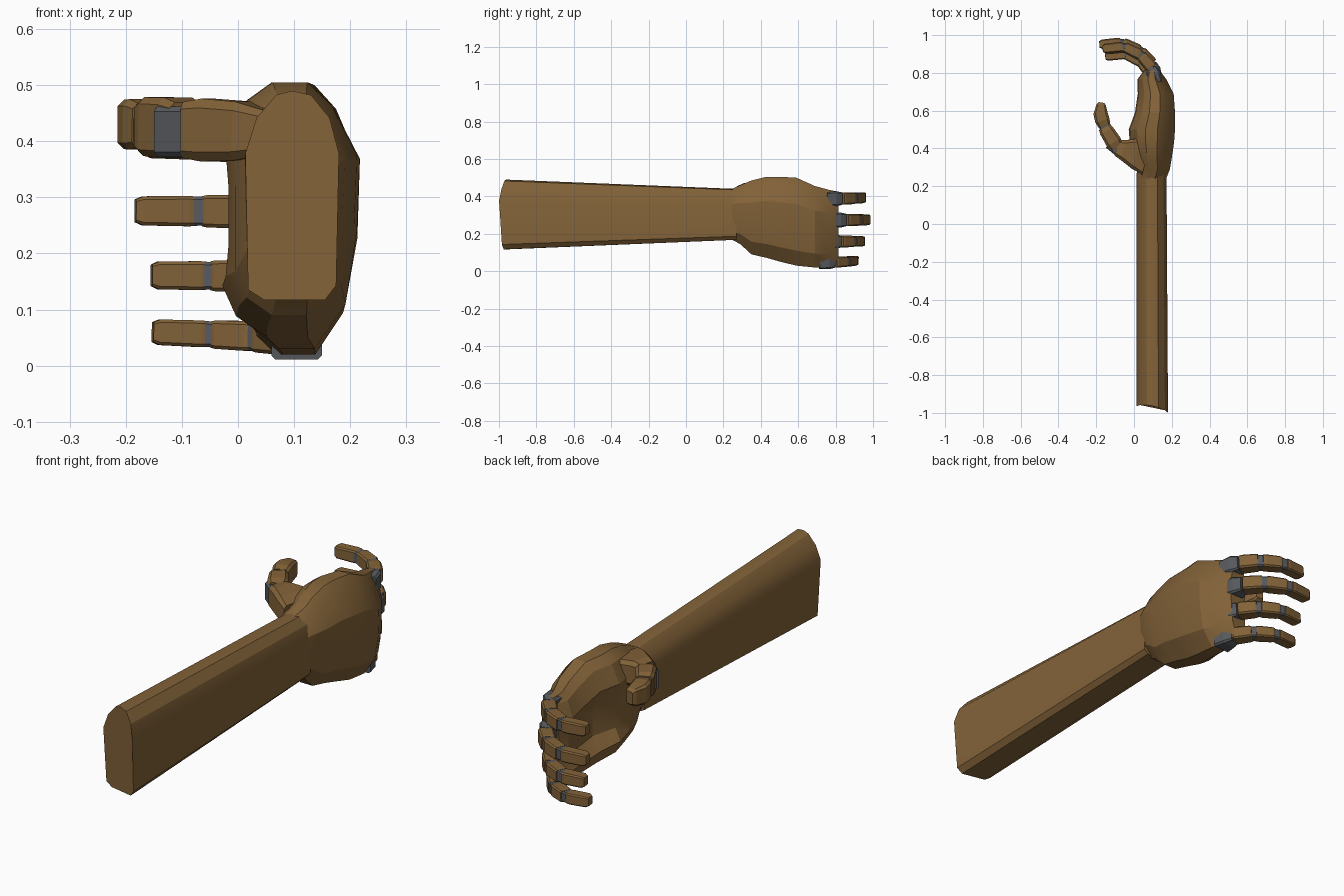
import bpy, bmesh, math
from mathutils import Vector

if "Cube" in bpy.data.objects:
    bpy.data.objects.remove(bpy.data.objects["Cube"])


def material(name, rgb):
    m = bpy.data.materials.new(name)
    m.diffuse_color = (*rgb, 1)
    m.use_nodes = True
    m.node_tree.nodes["Principled BSDF"].inputs["Base Color"].default_value = m.diffuse_color
    return m


BROWN = material("brown shell", (0.225, 0.123, 0.040))
GREY = material("grey joint", (0.095, 0.100, 0.110))


def loft(name, rings, mat, smooth=0):
    """Skin a list of equal-length point rings and cap both ends."""
    bm = bmesh.new()
    vs = [[bm.verts.new(p) for p in r] for r in rings]
    n = len(vs[0])
    for a, b in zip(vs, vs[1:]):
        for i in range(n):
            j = (i + 1) % n
            bm.faces.new((a[i], a[j], b[j], b[i]))
    bm.faces.new(vs[0])
    bm.faces.new(vs[-1])
    bmesh.ops.recalc_face_normals(bm, faces=bm.faces[:])
    me = bpy.data.meshes.new(name)
    bm.to_mesh(me)
    bm.free()
    me.materials.append(mat)
    ob = bpy.data.objects.new(name, me)
    bpy.context.collection.objects.link(ob)
    if smooth:
        bpy.ops.object.select_all(action='DESELECT')
        ob.select_set(True)
        bpy.context.view_layer.objects.active = ob
        bpy.ops.object.shade_smooth_by_angle(angle=math.radians(smooth))
    return ob


def section(profile, y, x0, x1, z0, z1):
    return [Vector((x0 + u * (x1 - x0), y, z0 + v * (z1 - z0))) for u, v in profile]


# Forearm: tapered tube with a slanted, slightly bulged end
arm = [(.03, .05), (.2, 0), (.85, 0), (.97, .07), (1, .7), (.9, .87),
       (.7, .98), (.5, 1), (.33, .98), (.12, .87), (0, .7)]
end = section(arm, 0, .013, .18, .117, .49)
for p, (u, v) in zip(end, arm):
    p.y = -.945 - .035 * u - .024 * math.sin(math.pi * v)
loft("forearm", [end, section(arm, .27, .012, .172, .168, .44)], BROWN, 25)

# Hand body: cross-sections along y, with a hollow in the palm face
stations = [  # y, x0, x1, z0, z1, hollow
    (.24, .015, .170, .172, .438, 0), (.29, .018, .190, .145, .460, 0),
    (.35, -.005, .200, .090, .485, 0), (.43, -.022, .212, .072, .505, .02),
    (.50, -.028, .217, .052, .505, .10), (.59, .005, .217, .030, .500, .20),
    (.69, .020, .210, .020, .455, .20), (.765, .018, .172, .020, .435, .15),
    (.815, .055, .135, .035, .425, 0)]
rings = []
for y, x0, x1, z0, z1, hol in stations:
    prof = [(0, .2), (hol, .32), (hol, .58), (.02, .76), (.18, .93), (.36, 1), (.62, 1),
            (.8, .91), (1, .7), (.98, .42), (.88, .17), (.62, 0), (.32, 0), (.1, .08)]
    rings.append(section(prof, y, x0, x1, z0, z1))
loft("hand_body", rings, BROWN, 20)


def rod(name, pts, mat, chamfer=.22):
    """Chamfered box along (x, y, z, width, height) stations."""
    pos = [Vector(p[:3]) for p in pts]
    rings = []
    for i, p in enumerate(pts):
        d = pos[min(i + 1, len(pos) - 1)] - pos[max(i - 1, 0)]
        side = Vector((d.y, -d.x, 0)).normalized()
        up = side.cross(d).normalized()
        w, h = p[3] / 2, p[4] / 2
        c = chamfer * min(w, h)
        sec = [(w, h - c), (w - c, h), (c - w, h), (-w, h - c),
               (-w, c - h), (c - w, -h), (w - c, -h), (w, c - h)]
        rings.append([pos[i] + side * a + up * b for a, b in sec])
    return loft(name, rings, mat)


def joint(name, p, q, w, h):
    """Short grey link between two segments."""
    rod(name, [(*p, w, h), (*q, w, h)], GREY)


# Fingers: grey knuckle, three shells and two grey links
path = [(.105, .775), (.100, .845), (.033, .918), (-.062, .962), (-.182, .950)]
fingers = {  # name: y shift, tip x, base z, tip z, width
    "index": (-.022, -.166, .386, .396, .066), "middle": (0, -.183, .273, .276, .066),
    "ring": (-.028, -.154, .158, .161, .063), "little": (-.062, -.152, .044, .060, .058)}
for name, (dy, tip, zb, zt, wid) in fingers.items():
    k = (tip - .1) / (-.182 - .1)
    P = []
    for i, (x, y) in enumerate(path):
        px = .1 + (x - .1) * k
        P.append(Vector((px, y + dy, zb + (zt - zb) * i / 4)))
    # knuckle
    rod(name + "_knuckle", [(*P[0], .09, wid + .008), (*P[0].lerp(P[1], .7), .075, wid + .014),
                            (*P[1].lerp(P[2], .1), .05, wid)], GREY)
    for i in (1, 2, 3):
        s = 1 - .09 * (i - 1)
        a, b = P[i].lerp(P[i + 1], .07), P[i].lerp(P[i + 1], .93 if i < 3 else 1)
        t, h = .064 * s, wid * s
        pts = [(*a, t * .92, h * .95), (*a.lerp(b, .15), t, h), (*a.lerp(b, .88), t * .95, h * .96),
               (*b, t * (.88 if i < 3 else .65), h * (.9 if i < 3 else .75))]
        rod(f"{name}_segment_{i}", pts, BROWN)
        if i < 3:
            joint(f"{name}_link_{i}", P[i].lerp(P[i + 1], .8), P[i + 1].lerp(P[i + 2], .2),
                  t * .8, h * .86)

# Thumb: wide base, middle shell, rounded tip, grey links between
rod("thumb_base", [(.065, .36, .415, .20, .08), (.01, .373, .418, .165, .105),
                   (-.055, .392, .42, .11, .112), (-.09, .403, .42, .085, .10)], BROWN, .3)
joint("thumb_link_1", (-.07, .39, .417), (-.125, .435, .417), .078, .09)
rod("thumb_middle", [(-.093, .408, .422, .07, .095), (-.108, .435, .424, .085, .108),
                     (-.145, .493, .426, .077, .105), (-.155, .512, .426, .068, .09)], BROWN, .3)
joint("thumb_link_2", (-.147, .495, .426), (-.166, .55, .428), .062, .078)
rod("thumb_tip", [(-.158, .524, .428, .066, .08), (-.168, .55, .430, .078, .09),
                  (-.177, .585, .430, .076, .088), (-.174, .630, .430, .05, .076),
                  (-.172, .643, .430, .032, .055)], BROWN, .3)
